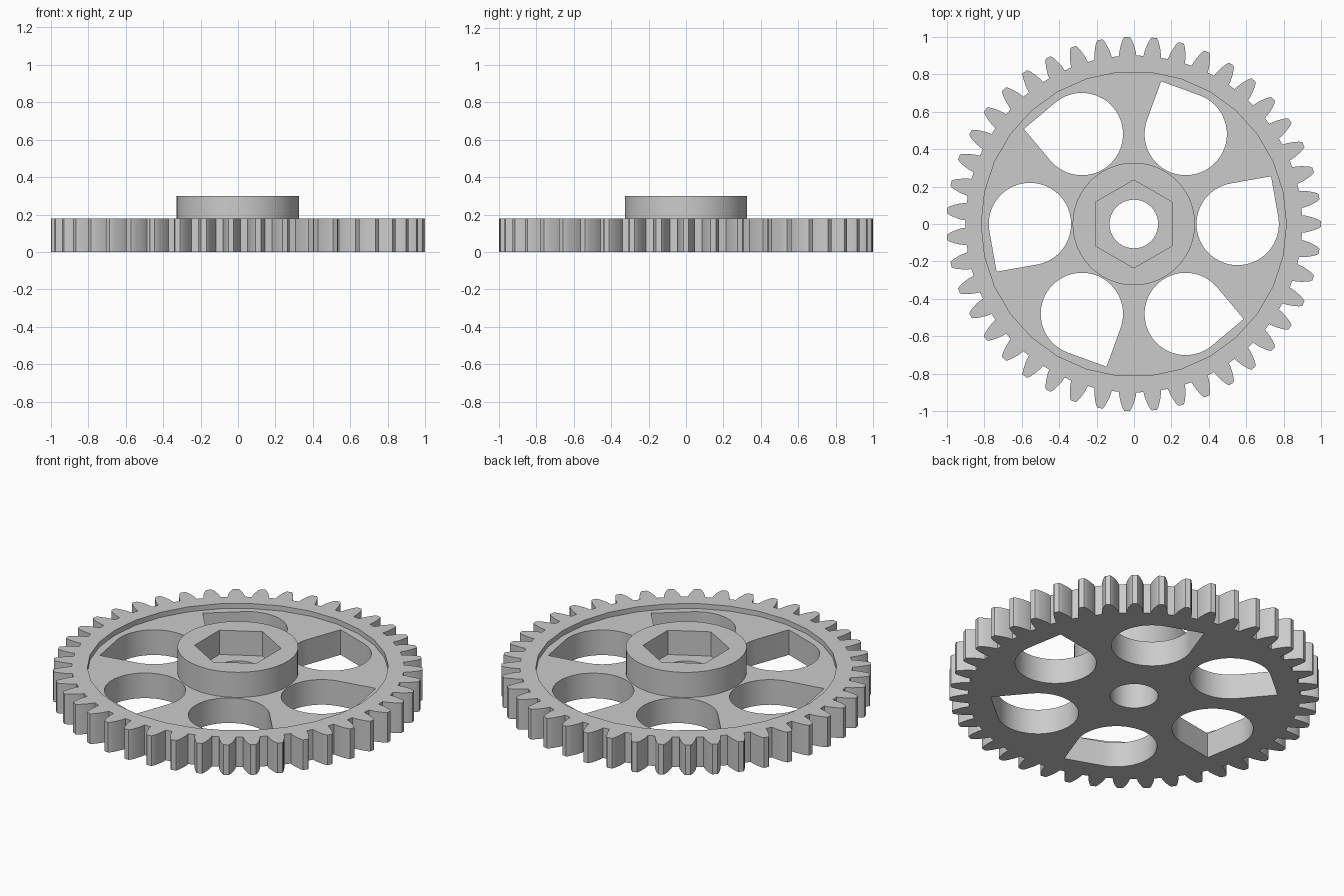
import bpy
import bmesh
from math import pi, cos, sin, acos, tan, radians

cube = bpy.data.objects.get("Cube")
if cube:
    bpy.data.objects.remove(cube, do_unlink=True)

TEETH, TIP = 43, 1.0007
SHIFT = -0.001          # an odd tooth count sits slightly off centre in x
PITCH = TIP * TEETH / (TEETH + 2)
ROOT = 0.9
BASE = PITCH * cos(radians(20))

grey = bpy.data.materials.new("grey")
grey.use_nodes = True
grey.diffuse_color = (0.6, 0.6, 0.6, 1)
grey.node_tree.nodes["Principled BSDF"].inputs["Base Color"].default_value = (0.6, 0.6, 0.6, 1)


def polar(r, a):
    return r * cos(a), r * sin(a)


def ring(r, sides, start=0.0):
    return [polar(r, start + 2 * pi * i / sides) for i in range(sides)]


def prism(name, outline, z0, z1):
    """Extrude a closed outline from z0 to z1."""
    bm = bmesh.new()
    base = bm.faces.new([bm.verts.new((x + SHIFT, y, z0)) for x, y in outline])
    top = bmesh.ops.extrude_face_region(bm, geom=[base])["geom"]
    moved = [v for v in top if isinstance(v, bmesh.types.BMVert)]
    bmesh.ops.translate(bm, verts=moved, vec=(0, 0, z1 - z0))
    bmesh.ops.recalc_face_normals(bm, faces=bm.faces)
    mesh = bpy.data.meshes.new(name)
    bm.to_mesh(mesh)
    bm.free()
    mesh.materials.append(grey)
    obj = bpy.data.objects.new(name, mesh)
    bpy.context.collection.objects.link(obj)
    return obj


def combine(target, tool, operation):
    """Apply a boolean and remove the tool."""
    tool.hide_render = True
    mod = target.modifiers.new(operation.lower(), 'BOOLEAN')
    mod.operation, mod.solver, mod.object = operation, 'EXACT', tool
    bpy.context.view_layer.objects.active = target
    bpy.ops.object.modifier_apply(modifier=mod.name)
    bpy.data.objects.remove(tool, do_unlink=True)


def involute(angle):
    return tan(angle) - angle


def half_angle(r):
    """Half the angular thickness of a tooth at radius r."""
    pressure = acos(min(1, BASE / r))
    return pi / (2 * TEETH) + involute(radians(20)) - involute(pressure)


def gear_outline():
    flank = [(r, half_angle(r)) for r in (ROOT, 0.92, 0.94, 0.96, 0.975, 0.99)]
    flank.append((TIP, 0.014))
    points = []
    for i in range(TEETH):
        mid = 2 * pi * i / TEETH
        points += [polar(r, mid - a) for r, a in flank]
        points += [polar(r, mid + a) for r, a in reversed(flank)]
    return points


def teardrop(turn, r=0.22, offset=0.555, steps=42):
    """Round window with one tangent corner, placed around the axle."""
    cx, cy = polar(offset, turn)
    aim = turn + radians(55)
    shape = [polar(r * 2 ** 0.5, aim)]
    shape += [polar(r, aim + pi / 4 + 1.5 * pi * i / steps) for i in range(steps + 1)]
    return [(cx + x, cy + y) for x, y in shape]


# Toothed disc with a shallow recessed web
gear = prism("gear_wheel", gear_outline(), 0, 0.18)
combine(gear, prism("web_recess", ring(0.815, 30), 0.15, 0.4), 'DIFFERENCE')

# Raised hub with a hexagonal socket and a round bore
combine(gear, prism("hub", ring(0.327, 72), 0.08, 0.3), 'UNION')
combine(gear, prism("hex_socket", ring(0.235, 6, pi / 2), 0.155, 0.5), 'DIFFERENCE')
combine(gear, prism("bore", ring(0.13, 40), -0.1, 0.5), 'DIFFERENCE')

# Six lightening windows
for k in range(6):
    combine(gear, prism("window", teardrop(k * pi / 3), -0.1, 0.5), 'DIFFERENCE')

# Smooth curved walls, sharp corners
bpy.ops.object.select_all(action='DESELECT')
gear.select_set(True)
bpy.context.view_layer.objects.active = gear
bpy.ops.object.shade_smooth_by_angle(angle=radians(25))
